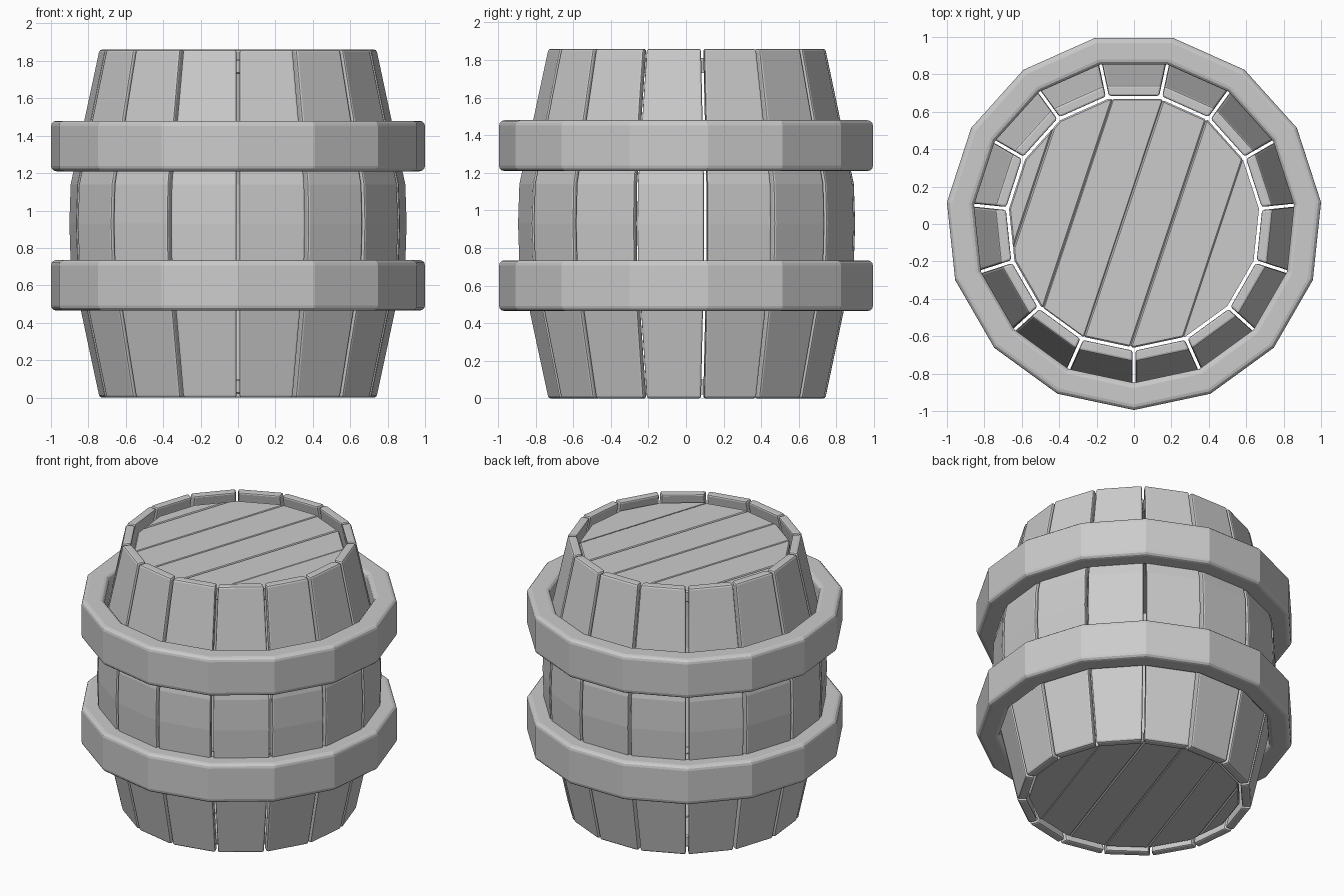
import bpy, bmesh, math
from mathutils import Vector

cube = bpy.data.objects.get("Cube")
if cube:
    bpy.data.objects.remove(cube)

SIDES = 15
STEP = math.tau / SIDES
START = -math.pi / 2          # one stave joint points to the front
HEIGHT = 1.86
OFFSET_Y = 0.011              # centres the odd-sided outline
GAP = 0.016
THICK = 0.06

grey = bpy.data.materials.new("plain_grey")
grey.use_nodes = True
colour = (0.6, 0.6, 0.6, 1)
grey.diffuse_color = colour
grey.node_tree.nodes["Principled BSDF"].inputs["Base Color"].default_value = colour


def finish(name, bm, bevel, segments):
    """Turn a bmesh into a bevelled, flat-shaded object."""
    bmesh.ops.recalc_face_normals(bm, faces=bm.faces)
    mesh = bpy.data.meshes.new(name)
    bm.to_mesh(mesh)
    bm.free()
    mesh.materials.append(grey)
    obj = bpy.data.objects.new(name, mesh)
    obj.location.y = OFFSET_Y
    bpy.context.collection.objects.link(obj)
    mod = obj.modifiers.new("edge_bevel", 'BEVEL')
    mod.width = bevel
    mod.segments = segments
    mod.limit_method = 'ANGLE'
    mod.angle_limit = math.radians(40)
    return obj


def polar(r, a, z, shift=0.0):
    """Point at an angle, shifted sideways along the tangent."""
    return Vector((r * math.cos(a) - shift * math.sin(a),
                   r * math.sin(a) + shift * math.cos(a), z))


# Bowed stave outline: lower half, then mirrored upwards
lower = [(0.745, 0), (0.846, 0.47), (0.9, 0.72), (0.907, HEIGHT / 2)]
outline = lower + [(r, HEIGHT - z) for r, z in reversed(lower[:-1])]


def add_stave(index):
    a0 = START + index * STEP
    a1 = a0 + STEP
    bm = bmesh.new()
    rings = []
    for r, z in outline:
        rings.append([bm.verts.new(p) for p in (
            polar(r, a0, z, GAP / 2), polar(r, a1, z, -GAP / 2),
            polar(r - THICK, a1, z, -GAP / 2), polar(r - THICK, a0, z, GAP / 2))])
    for low, high in zip(rings, rings[1:]):
        for k in range(4):
            n = (k + 1) % 4
            bm.faces.new((low[k], low[n], high[n], high[k]))
    bm.faces.new(rings[0])
    bm.faces.new(rings[-1])
    finish(f"stave_{index + 1}", bm, 0.012, 2)


def add_hoop(name, z0, z1, inner=0.86, outer=1.0055):
    bm = bmesh.new()
    profile = [(inner, z0), (outer, z0), (outer, z1), (inner, z1)]
    rings = [[bm.verts.new(polar(r, START + i * STEP, z)) for r, z in profile]
             for i in range(SIDES)]
    for i in range(SIDES):
        a, b = rings[i], rings[(i + 1) % SIDES]
        for k in range(4):
            n = (k + 1) % 4
            bm.faces.new((a[k], a[n], b[n], b[k]))
    finish(name, bm, 0.028, 3)


def add_lid(name, z0, z1, radius=0.672):
    """Round end made of diagonal planks."""
    normal = Vector((0.949, -0.316, 0)).normalized()
    cuts = [-0.8, -0.568, -0.315, -0.06, 0.193, 0.446, 0.8]
    for i, (c0, c1) in enumerate(zip(cuts, cuts[1:])):
        bm = bmesh.new()
        bm.faces.new([bm.verts.new(polar(radius, START + k * STEP, z0))
                      for k in range(SIDES)])
        for c, inner, outer in ((c0, True, False), (c1, False, True)):
            bmesh.ops.bisect_plane(
                bm, geom=bm.verts[:] + bm.edges[:] + bm.faces[:],
                plane_co=normal * c + Vector((0, 0, z0)), plane_no=normal,
                clear_inner=inner, clear_outer=outer)
        top = bmesh.ops.extrude_face_region(bm, geom=bm.faces[:])["geom"]
        bmesh.ops.translate(bm, vec=(0, 0, z1 - z0),
                            verts=[v for v in top if isinstance(v, bmesh.types.BMVert)])
        finish(f"{name}_plank_{i + 1}", bm, 0.008, 1)


# Barrel body
for s in range(SIDES):
    add_stave(s)

# Thick bands
add_hoop("lower_hoop", 0.465, 0.735)
add_hoop("upper_hoop", 1.21, 1.48)

# Recessed ends
add_lid("bottom_lid", 0.02, 0.1)
add_lid("top_lid", 1.73, 1.81)
